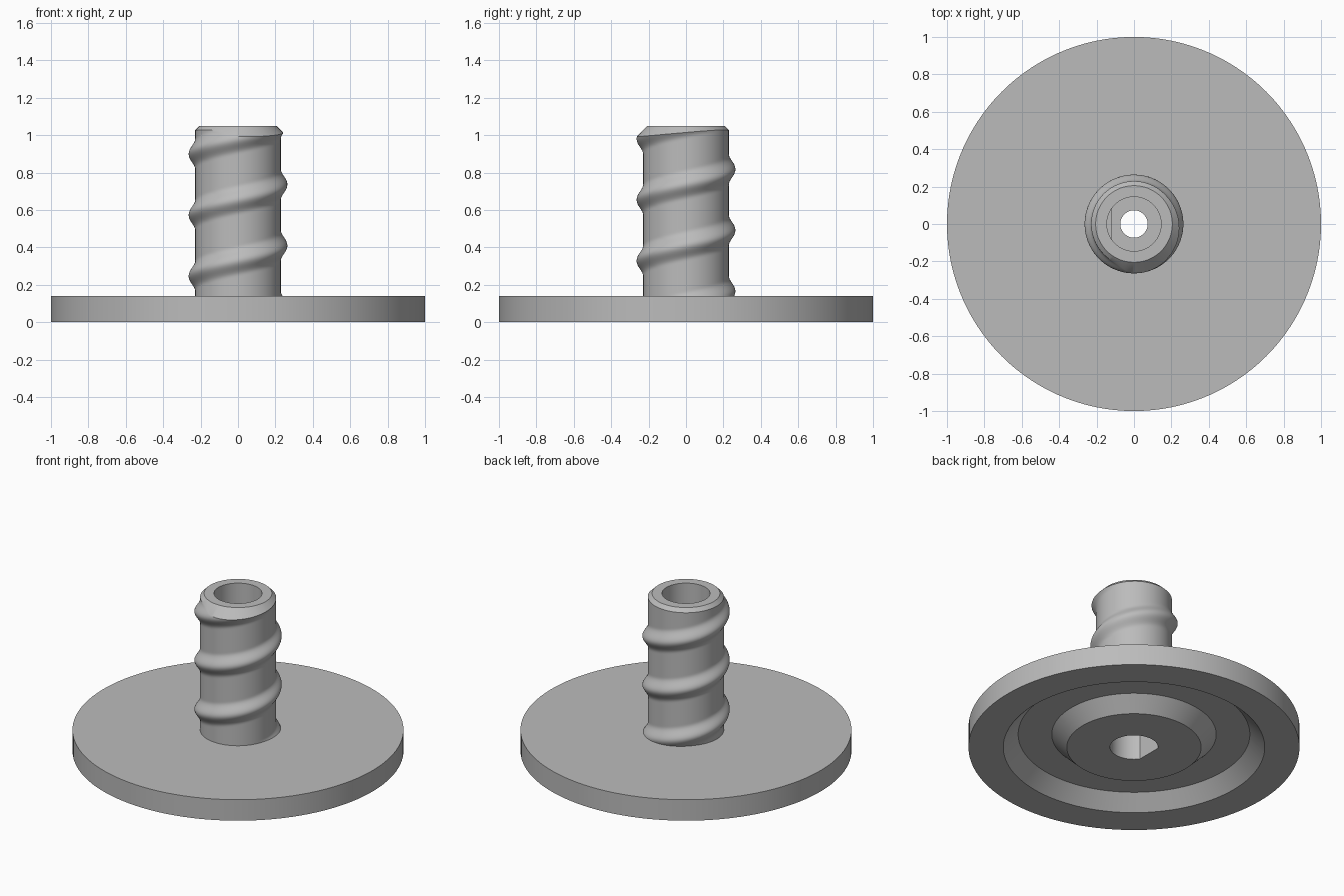
import bpy, bmesh, math

if "Cube" in bpy.data.objects:
    bpy.data.objects.remove(bpy.data.objects["Cube"])

FLANGE_TOP, TOP = 0.14, 1.05
CORE_R, CREST, HALF_W, PITCH = 0.229, 0.035, 0.08, 0.326
RIM_R, BORE_R, FLAT_X, PIN_R = 0.205, 0.145, -0.118, 0.073

# Angles round the axis, with the two corners of the bore's flat added
corner = math.acos(FLAT_X / BORE_R)
ANGLES = sorted([i * math.tau / 120 for i in range(120)] + [corner, math.tau - corner])

grey = bpy.data.materials.new("grey plastic")
grey.diffuse_color = (0.5, 0.5, 0.5, 1)
grey.use_nodes = True
grey.node_tree.nodes["Principled BSDF"].inputs["Base Color"].default_value = grey.diffuse_color


def circle(r, z):
    return [(r * math.cos(a), r * math.sin(a), z) for a in ANGLES]


def d_shape(z):
    return [(max(x, FLAT_X), y, z) for x, y, z in circle(BORE_R, z)]


def thread_radius(a, z):
    # distance in z to the nearest turn of the helical ridge
    d = z - 0.41 - PITCH * a / math.tau
    d -= PITCH * round(d / PITCH)
    if abs(d) > HALF_W:
        return CORE_R
    return CORE_R + CREST * 0.5 * (1 + math.cos(math.pi * d / HALF_W))


def chamfer_start(a):
    # height where the ridge surface meets the 45 degree end chamfer
    z = TOP - 0.08
    while thread_radius(a, z) < RIM_R + TOP - z:
        z += 0.0005
    return z


def loft(name, rings):
    bm = bmesh.new()
    rows = [[bm.verts.new(p) for p in ring] for ring in rings]
    n = len(ANGLES)
    for low, high in zip(rows, rows[1:]):
        for i in range(n):
            j = (i + 1) % n
            bm.faces.new((low[i], low[j], high[j], high[i]))
    mesh = bpy.data.meshes.new(name)
    bm.to_mesh(mesh)
    bm.free()
    mesh.materials.append(grey)
    obj = bpy.data.objects.new(name, mesh)
    bpy.context.collection.objects.link(obj)
    bpy.ops.object.select_all(action='DESELECT')
    bpy.context.view_layer.objects.active = obj
    obj.select_set(True)
    bpy.ops.object.shade_smooth_by_angle(angle=math.radians(30))
    return obj


# Post surface: rows climb from the flange to the chamfer
ends = [chamfer_start(a) for a in ANGLES]
ROWS = 90
post = []
for k in range(ROWS + 1):
    ring = []
    for a, end in zip(ANGLES, ends):
        z = FLANGE_TOP + (end - FLANGE_TOP) * k / ROWS
        r = thread_radius(a, z)
        ring.append((r * math.cos(a), r * math.sin(a), z))
    post.append(ring)

# Flange with a ring-shaped groove underneath
loft("flange", [d_shape(0)] + [circle(r, z) for r, z in (
    (0.406, 0), (0.497, 0.09), (0.70, 0.09), (0.79, 0), (1, 0), (1, FLANGE_TOP))] + [post[0]])

# Threaded post, end rim, and stepped bore down to the flange underside
loft("threaded_post", post + [
    circle(RIM_R, TOP), circle(BORE_R, TOP),
    circle(BORE_R, 0.75), d_shape(0.75), d_shape(0.56),
    circle(PIN_R, 0.56), circle(PIN_R, 0.50),
    d_shape(0.50), d_shape(0)])
